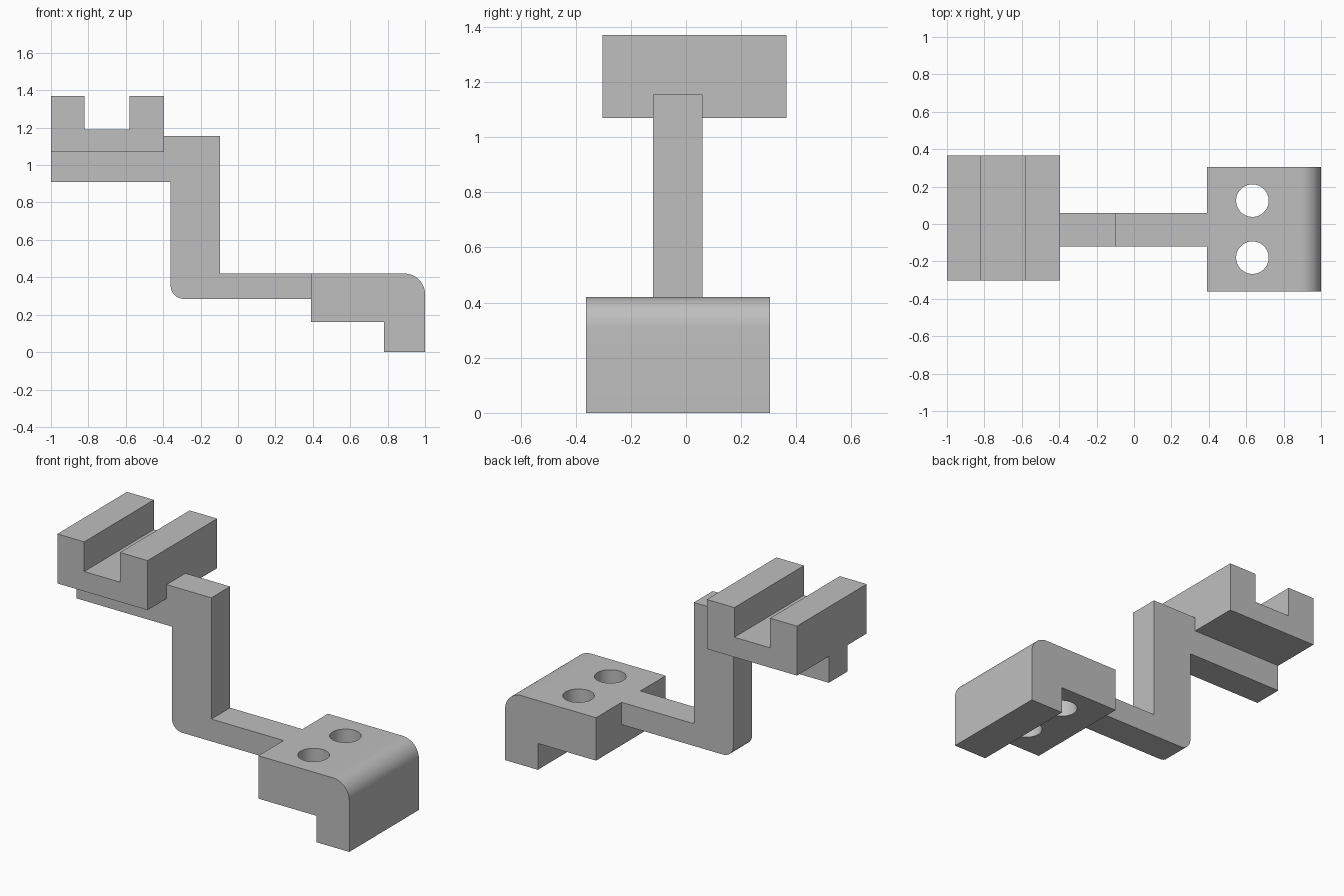
import bpy, bmesh, math
from mathutils import Vector

cube = bpy.data.objects.get("Cube")
if cube:
    bpy.data.objects.remove(cube, do_unlink=True)

grey = bpy.data.materials.new("plain grey")
grey.use_nodes = True
colour = (0.52, 0.52, 0.52, 1)
grey.diffuse_color = colour
grey.node_tree.nodes["Principled BSDF"].inputs["Base Color"].default_value = colour


def fillet(prev, corner, nxt, radius, steps=14):
    """Arc points rounding a right-angled corner."""
    c = Vector(corner)
    a = (Vector(prev) - c).normalized() * radius
    b = (Vector(nxt) - c).normalized() * radius
    angles = [math.pi / 2 * i / steps for i in range(steps + 1)]
    return [c + a * (1 - math.sin(t)) + b * (1 - math.cos(t)) for t in angles]


def extrude_profile(name, points, y0, y1, rounded=None, radius=0):
    """Extrude an x-z outline along y, optionally rounding one corner."""
    outline = []
    for i, p in enumerate(points):
        if i == rounded:
            outline += fillet(points[i - 1], p, points[(i + 1) % len(points)], radius)
        else:
            outline.append(p)
    bm = bmesh.new()
    face = bm.faces.new([bm.verts.new((x, y0, z)) for x, z in outline])
    out = bmesh.ops.extrude_face_region(bm, geom=[face])
    verts = [g for g in out["geom"] if isinstance(g, bmesh.types.BMVert)]
    bmesh.ops.translate(bm, verts=verts, vec=(0, y1 - y0, 0))
    bmesh.ops.recalc_face_normals(bm, faces=bm.faces)
    mesh = bpy.data.meshes.new(name)
    bm.to_mesh(mesh)
    bm.free()
    mesh.materials.append(grey)
    ob = bpy.data.objects.new(name, mesh)
    bpy.context.collection.objects.link(ob)
    return ob


# Stepped arm joining the two ends
arm = extrude_profile("stepped_arm", [
    (-1, 0.91), (-0.36, 0.91), (-0.36, 0.285), (0.39, 0.285), (0.39, 0.42),
    (-0.095, 0.42), (-0.095, 1.155), (-0.395, 1.155), (-0.395, 1.07), (-1, 1.07),
], -0.12, 0.06, rounded=2, radius=0.07)

# Slotted channel block on the upper end
channel = extrude_profile("channel_block", [
    (-1, 1.07), (-0.395, 1.07), (-0.395, 1.37), (-0.58, 1.37),
    (-0.58, 1.19), (-0.82, 1.19), (-0.82, 1.37), (-1, 1.37),
], -0.302, 0.365)

# Mounting block with a hooked lip on the lower end
mount = extrude_profile("mounting_block", [
    (0.39, 0.16), (0.78, 0.16), (0.78, 0), (1, 0), (1, 0.42), (0.39, 0.42),
], -0.362, 0.305, rounded=4, radius=0.11)

# Two screw holes through the mounting block
for i, y in enumerate((-0.18, 0.125)):
    bpy.ops.mesh.primitive_cylinder_add(vertices=64, radius=0.087, depth=0.6,
                                        location=(0.633, y, 0.3))
    cutter = bpy.context.object
    cutter.name = f"hole_cutter_{i + 1}"
    cutter.data.materials.append(grey)
    cutter.hide_render = True
    cutter.hide_viewport = True
    cut = mount.modifiers.new("screw hole", 'BOOLEAN')
    cut.operation = 'DIFFERENCE'
    cut.solver = 'EXACT'
    cut.object = cutter

# Bake the holes, then drop the cutters
bpy.context.view_layer.update()
graph = bpy.context.evaluated_depsgraph_get()
baked = bpy.data.meshes.new_from_object(mount.evaluated_get(graph))
mount.modifiers.clear()
mount.data = baked
for ob in [o for o in bpy.data.objects if o.name.startswith("hole_cutter")]:
    bpy.data.objects.remove(ob, do_unlink=True)

# Smooth the fillets and holes, keep the edges crisp
bpy.ops.object.select_all(action='DESELECT')
for ob in (arm, channel, mount):
    ob.select_set(True)
bpy.context.view_layer.objects.active = mount
bpy.ops.object.shade_smooth_by_angle(angle=math.radians(30))
